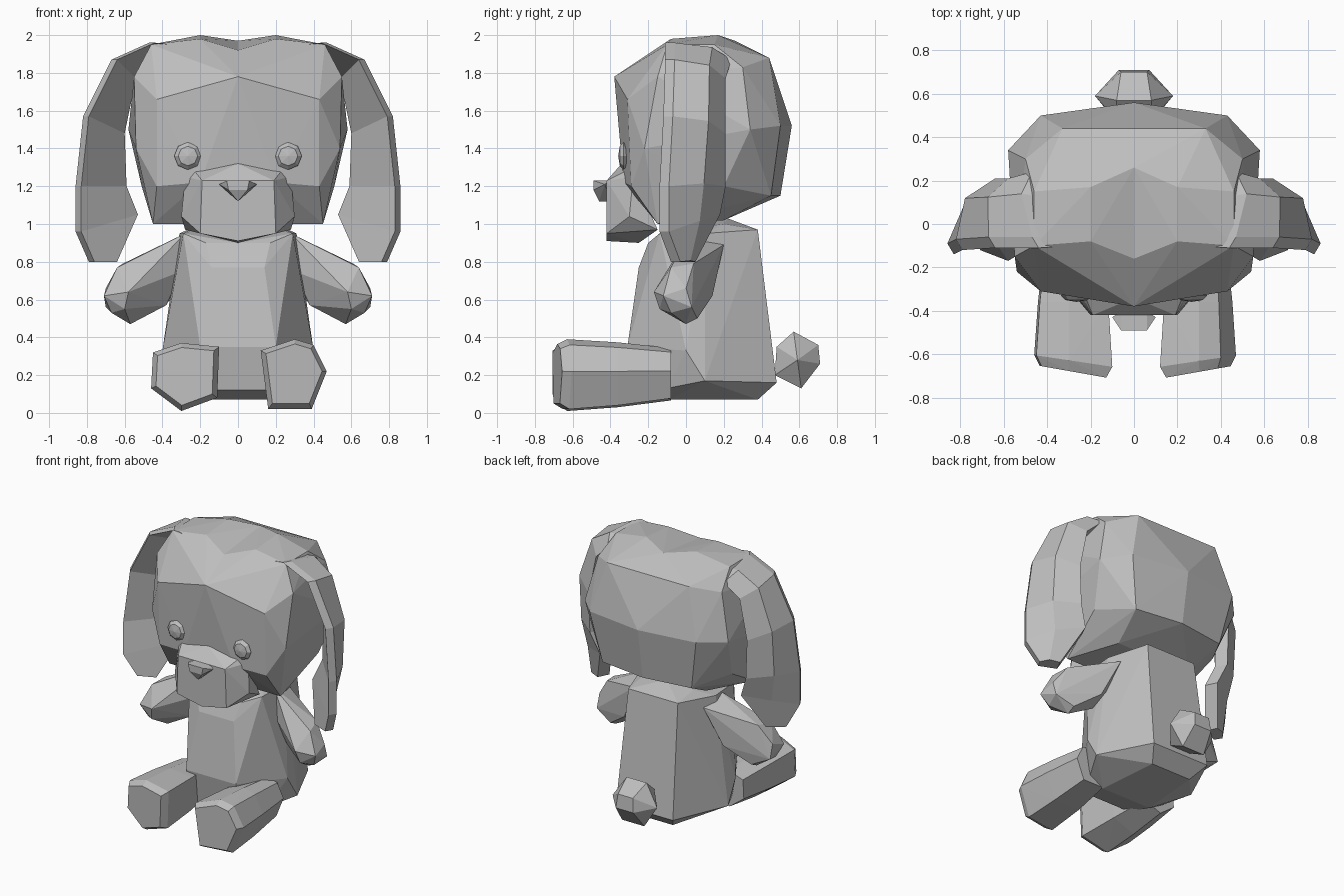
import bpy, bmesh
from mathutils import Vector

cube = bpy.data.objects.get("Cube")
if cube:
    bpy.data.objects.remove(cube, do_unlink=True)

# One plain grey for the whole toy
color = (0.52, 0.52, 0.52, 1)
grey = bpy.data.materials.new("plain grey")
grey.use_nodes = True
grey.diffuse_color = color
grey.node_tree.nodes["Principled BSDF"].inputs["Base Color"].default_value = color


def finish(name, bm, mirrored=True):
    """Turn a bmesh into a flat shaded object, optionally mirrored across x."""
    bmesh.ops.recalc_face_normals(bm, faces=bm.faces)
    mesh = bpy.data.meshes.new(name)
    bm.to_mesh(mesh)
    bm.free()
    mesh.materials.append(grey)
    obj = bpy.data.objects.new(name, mesh)
    bpy.context.collection.objects.link(obj)
    if mirrored:
        mirror = obj.modifiers.new("mirror", "MIRROR")
        mirror.use_axis[0] = True


def wrap(points):
    """Stretch a convex faceted skin around the points."""
    bm = bmesh.new()
    for point in points:
        bm.verts.new(point)
    bmesh.ops.convex_hull(bm, input=bm.verts)
    loose = [v for v in bm.verts if not v.link_faces]
    bmesh.ops.delete(bm, geom=loose, context="VERTS")
    return bm


def half_solid(name, corners, bars=()):
    """Mirrored solid; each bar is a level edge running to the centre plane."""
    inner_ends = [(0, y, z) for x, y, z in bars]
    bm = wrap([*corners, *bars, *inner_ends])
    centre = [f for f in bm.faces if all(abs(v.co.x) < 0.0001 for v in f.verts)]
    bmesh.ops.delete(bm, geom=centre, context="FACES")
    finish(name, bm)


def ear_ring(outer, inner, bulge):
    """Five sided section of an ear between its outer and inner edges."""
    outer, inner = Vector(outer), Vector(inner)
    middle = (outer + inner) / 2 + bulge * Vector((0.7, 0.7, 0.3))
    front_lip = outer + Vector((-0.03, -0.05, 0))
    inner_lip = inner + Vector((-0.04, -0.08, 0))
    return front_lip, outer, middle, inner, inner_lip


def loft(name, rings):
    """Skin a run of equal rings, capped at both ends and mirrored."""
    bm = bmesh.new()
    rows = [[bm.verts.new(point) for point in ring] for ring in rings]
    for upper, lower in zip(rows, rows[1:]):
        for i in range(len(upper)):
            bm.faces.new((upper[i - 1], upper[i], lower[i], lower[i - 1]))
    bm.faces.new(rows[0])
    bm.faces.new(rows[-1])
    finish(name, bm)


def leg(name, sole, slant):
    """Leg tapering from a many sided sole back to the hip."""
    middle = sum((Vector(corner) for corner in sole), Vector((0, 0))) / len(sole)
    points = []
    # Each section: depth, size compared with the sole, and turn of the sole
    for y, size, turn in ((-.68, .85, slant), (-.63, 1, slant), (-.36, .9, 0), (-.08, .72, 0)):
        for corner in sole:
            offset = Vector(corner) - middle
            x, z = middle + offset * size
            points.append((x, y + turn * offset.x, z))
    finish(name, wrap(points), mirrored=False)


# Head, with a shallow crease along the crown
half_solid("head", corners=[
    (0, -.38, 1.78), (.43, -.31, 1.66), (.55, -.15, 1.78), (.54, -.22, 1.4),
    (.43, -.29, 1.2), (0, .56, 1.52), (.43, .5, 1.52), (.58, .34, 1.5),
    (.5, .3, 1.83), (0, .5, 1.15), (.36, .45, 1.15), (.51, .2, 1.2),
    (.2, .17, 2), (0, .26, 1.97), (.46, .15, 1.95),
    (.46, -.1, 1.95), (.2, -.08, 1.98), (0, -.16, 1.92),
], bars=[(.2, -.33, 1.22), (.45, -.15, 1), (.33, .44, 1.88), (.3, .2, 1.02)])

# Muzzle and nose
half_solid("muzzle", corners=[
    (.2, -.42, .95), (0, -.42, .91), (0, -.34, 1.32), (.23, -.32, 1.28),
    (.28, -.28, 1.25), (.3, -.3, 1.04), (.28, -.15, .97), (0, -.25, .9),
], bars=[(.19, -.42, 1.23)])
half_solid("nose", corners=[
    (.1, -.43, 1.21), (0, -.46, 1.12), (0, -.4, 1.12),
], bars=[(.06, -.4, 1.23), (.06, -.49, 1.23), (.05, -.49, 1.18)])

# Eyes: shallow eight sided buttons
bm = bmesh.new()
bmesh.ops.create_uvsphere(bm, u_segments=8, v_segments=4, radius=.073)
for v in bm.verts:
    v.co = Vector((v.co.x + .265, -.33 - v.co.z * .4, v.co.y + 1.36))
finish("eyes", bm)

# Ears growing out of the crown, turned forward at the outer edge
loft("ears", [
    ear_ring((.25, -.05, 1.93), (.25, .2, 1.88), .05),
    ear_ring((.47, -.06, 1.96), (.47, .24, 1.87), .07),
    ear_ring((.67, -.06, 1.87), (.58, .21, 1.77), .07),
    ear_ring((.82, -.07, 1.57), (.64, .21, 1.48), .07),
    ear_ring((.86, -.09, 1.2), (.63, .21, 1.2), .05),
    ear_ring((.86, -.09, .96), (.57, .18, 1.05), .04),
    ear_ring((.79, -.03, .8), (.68, .05, .8), .02),
])

# Body
half_solid("body", corners=[
    (0, .22, 1.03), (.31, .1, .95), (.29, -.14, .95), (.4, 0, .33),
    (.41, .1, .17), (.3, -.1, .13),
], bars=[
    (.2, .2, 1), (.2, .38, .97), (.17, -.2, .9), (.14, -.25, .77),
    (.2, -.31, .35), (.23, .48, .16), (.18, -.27, .12),
    (.2, -.08, .07), (.16, .38, .07),
])

# Arms
half_solid("arms", corners=[
    (.28, .02, .95), (.28, .2, .89), (.3, .1, .7), (.3, 0, .75),
    (.64, -.08, .77), (.61, .04, .79), (.71, -.12, .62), (.7, 0, .66),
    (.7, .03, .56), (.67, -.08, .53), (.57, 0, .47), (.57, .06, .5),
    (.6, -.14, .55), (.58, -.17, .64), (.38, .02, .57), (.4, .14, .62),
])

# Legs, each rolled a little differently
leg("right_leg", [(-.45, .32), (-.3, .37), (-.1, .35), (-.11, .08), (-.3, .01), (-.46, .13)], -.15)
leg("left_leg", [(.12, .33), (.3, .39), (.4, .36), (.47, .22), (.39, .02), (.16, .02)], .15)

# Tail
half_solid("tail", corners=[(.18, .59, .28)], bars=[
    (.08, .47, .2), (.08, .48, .35), (.08, .57, .43), (.09, .61, .13),
    (.07, .71, .26), (.06, .7, .36),
])
